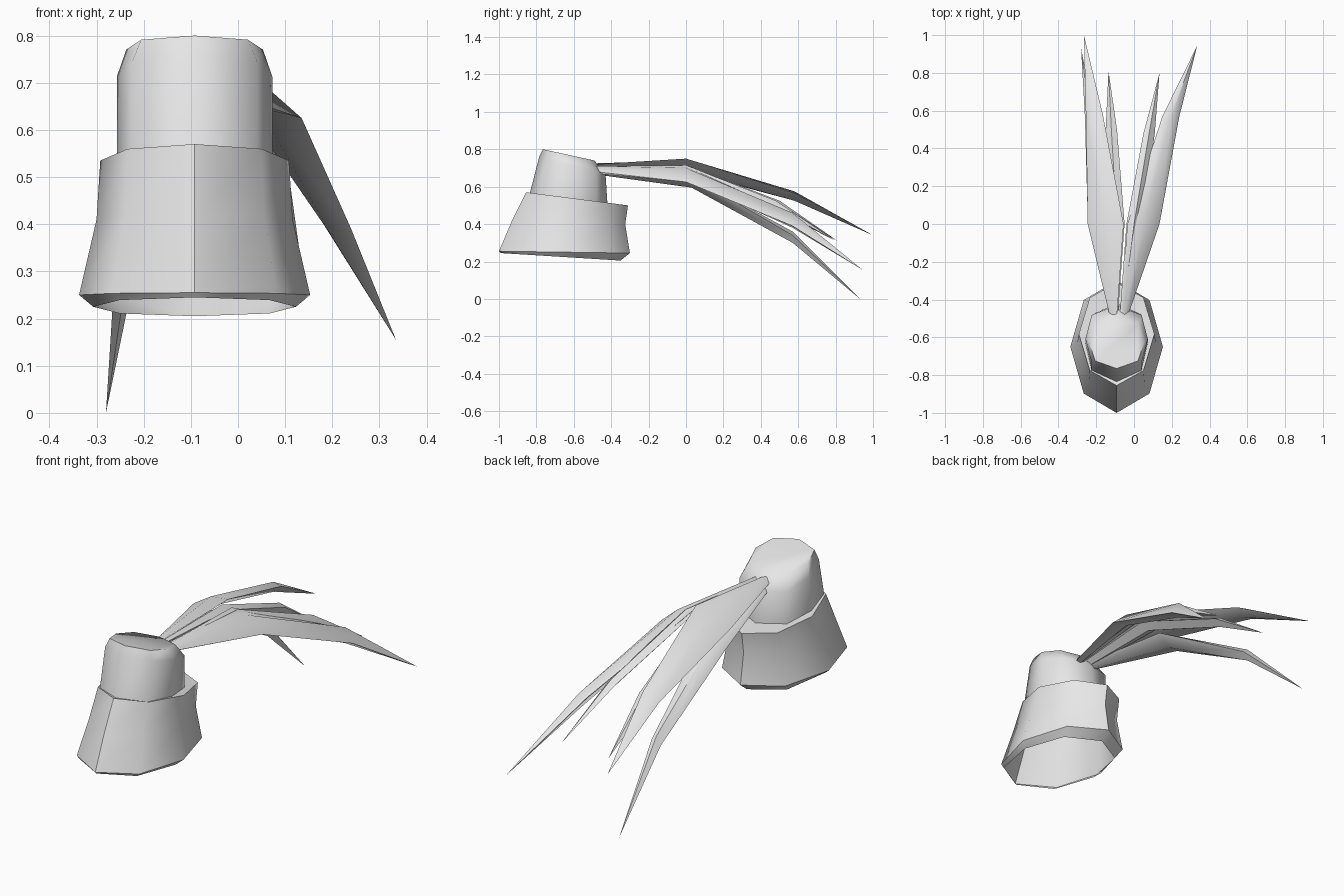
import bpy
import bmesh
from math import sin, cos, pi, radians
from mathutils import Vector

cube = bpy.data.objects.get("Cube")
if cube:
    bpy.data.objects.remove(cube, do_unlink=True)

grey = bpy.data.materials.new("light grey")
grey.use_nodes = True
grey.diffuse_color = (0.8, 0.8, 0.8, 1)
grey.node_tree.nodes["Principled BSDF"].inputs["Base Color"].default_value = (0.8, 0.8, 0.8, 1)


def loft(name, rings, cap_start=False, cap_end=False, angle=60):
    """Skin a list of equal-length point rings; a one-point last ring is a tip."""
    bm = bmesh.new()
    loops = [[bm.verts.new(p) for p in ring] for ring in rings]
    for a, b in zip(loops, loops[1:]):
        n = len(a)
        for i in range(n):
            j = (i + 1) % n
            bm.faces.new((a[i], a[j], b[0]) if len(b) == 1 else (a[i], a[j], b[j], b[i]))
    if cap_start:
        bm.faces.new(loops[0][::-1])
    if cap_end:
        bm.faces.new(loops[-1])
    bmesh.ops.recalc_face_normals(bm, faces=bm.faces)
    mesh = bpy.data.meshes.new(name)
    bm.to_mesh(mesh)
    bm.free()
    mesh.materials.append(grey)
    obj = bpy.data.objects.new(name, mesh)
    bpy.context.collection.objects.link(obj)
    bpy.ops.object.select_all(action='DESELECT')
    obj.select_set(True)
    bpy.context.view_layer.objects.active = obj
    bpy.ops.object.shade_smooth_by_angle(angle=radians(angle))
    return obj


def octagon(half, y_front, z_front, y_back, z_back, square=0.71, x=-0.092):
    """Tilted eight-sided ring, with a corner pointing to the front."""
    ring = []
    for k in range(8):
        a = k * pi / 4
        side = sin(a) * (square / 0.707 if k % 2 else 1)
        t = (1 - cos(a)) / 2
        ring.append((x + half * side, y_front + t * (y_back - y_front),
                     z_front + t * (z_back - z_front)))
    return ring


# Flared skirt: open lip, outer hem, waist, upper rim and ledge
crown_base = octagon(0.165, -0.835, 0.565, -0.42, 0.51, 0.8)
loft("skirt", [
    octagon(0.215, -0.99, 0.245, -0.35, 0.205, 0.74),
    octagon(0.245, -1.0, 0.255, -0.30, 0.245),
    octagon(0.208, -0.93, 0.42, -0.325, 0.40),
    octagon(0.2, -0.855, 0.57, -0.31, 0.50),
    crown_base,
], angle=50)

# Crown with a sloping top
loft("crown", [
    crown_base,
    octagon(0.165, -0.785, 0.76, -0.43, 0.665, 0.8),
    octagon(0.145, -0.765, 0.80, -0.49, 0.74, 0.78),
], cap_end=True)


def plume(name, stations, tip):
    """Long leaf with a diamond section; station = x, y, z, half width, drop, half depth."""
    rings = []
    for x, y, z, w, drop, d in stations:
        c, side, up = Vector((x, y, z)), Vector((w, 0, -drop)), Vector((0, 0, d))
        rings.append([c + side, c + up, c - side, c - up])
    loft(name, rings + [[Vector(tip)]], cap_start=True)


# Five drooping plumes fanning out behind the crown
plume("left_outer_plume", [
    (-0.05, -0.48, 0.69, 0.02, 0.01, 0.02),
    (0.05, 0.0, 0.67, 0.085, 0.045, 0.03),
    (0.195, 0.57, 0.42, 0.045, 0.03, 0.04)], (0.335, 0.945, 0.155))
plume("left_inner_plume", [
    (-0.06, -0.48, 0.69, 0.015, 0.01, 0.015),
    (0.0, 0.0, 0.69, 0.04, 0.01, 0.025),
    (0.08, 0.48, 0.50, 0.03, 0.01, 0.025)], (0.135, 0.80, 0.31))
plume("right_inner_plume", [
    (-0.10, -0.48, 0.69, 0.015, -0.01, 0.015),
    (-0.09, 0.0, 0.69, 0.04, -0.01, 0.025),
    (-0.12, 0.50, 0.50, 0.03, -0.01, 0.025)], (-0.135, 0.81, 0.31))
plume("right_upper_plume", [
    (-0.11, -0.48, 0.71, 0.02, -0.01, 0.015),
    (-0.15, 0.0, 0.715, 0.095, -0.035, 0.025),
    (-0.21, 0.58, 0.55, 0.045, -0.015, 0.025)], (-0.265, 1.0, 0.34))
plume("right_lower_plume", [
    (-0.11, -0.48, 0.68, 0.02, -0.01, 0.015),
    (-0.19, 0.03, 0.625, 0.055, -0.03, 0.03),
    (-0.235, 0.57, 0.33, 0.025, -0.01, 0.03)], (-0.28, 0.93, 0.0))
